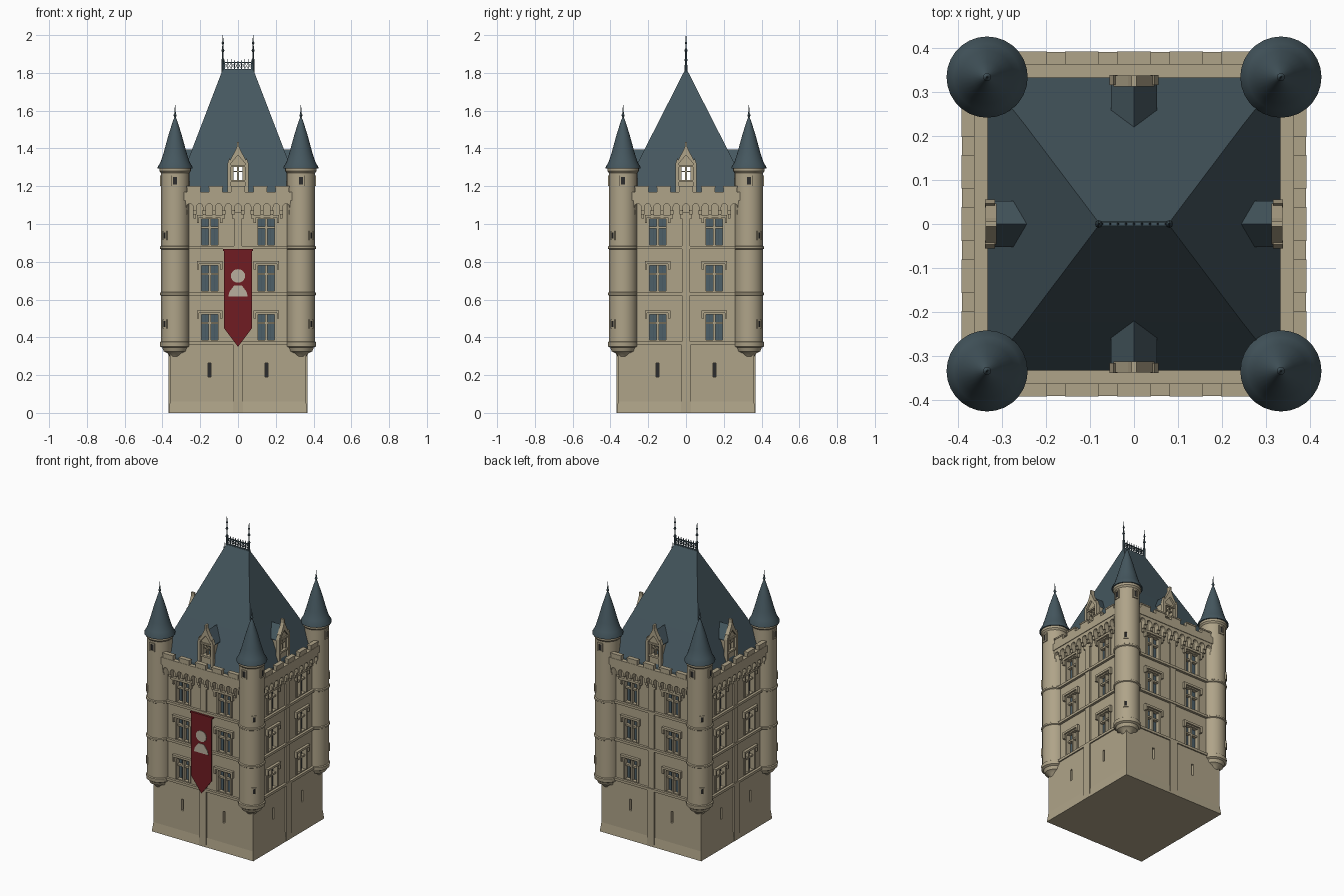
import bpy, bmesh, math
from mathutils import Matrix, Vector

if "Cube" in bpy.data.objects:
    bpy.data.objects.remove(bpy.data.objects["Cube"])


def material(name, rgb):
    m = bpy.data.materials.new(name)
    m.use_nodes = True
    m.diffuse_color = (*rgb, 1)
    m.node_tree.nodes["Principled BSDF"].inputs["Base Color"].default_value = (*rgb, 1)
    return m


STONE = material("sandstone", (0.43, 0.37, 0.25))
SLATE = material("blue slate", (0.06, 0.096, 0.115))
GLASS = material("window glass", (0.075, 0.115, 0.14))
DARK = material("dark opening", (0.025, 0.025, 0.025))
RED = material("banner red", (0.16, 0.012, 0.016))
PALE = material("emblem pale", (0.48, 0.43, 0.34))

# one frame per side of the tower; in each, the wall faces -y
SIDES = [Matrix.Rotation(k * math.pi / 2, 4, "Z") for k in range(4)]
FRONT = SIDES[0]
CORNER = 0.333          # turret centre
TURRET = 0.075          # turret radius
LEVELS = (0.37, 0.63, 0.875)


def prism(bm, pts, d0, d1, frame=FRONT):
    """Extrude an (x, z) outline from distance d0 to d1 outward of a side."""
    rings = [[bm.verts.new(frame @ Vector((x, -d, z))) for x, z in pts] for d in (d0, d1)]
    bm.faces.new(rings[0])
    bm.faces.new(rings[1][::-1])
    for i in range(len(pts)):
        j = (i + 1) % len(pts)
        bm.faces.new((rings[0][i], rings[1][i], rings[1][j], rings[0][j]))


def box(bm, x0, x1, z0, z1, d0, d1, frame=FRONT):
    prism(bm, [(x0, z0), (x1, z0), (x1, z1), (x0, z1)], d0, d1, frame)


def loft(bm, rings):
    """Skin a list of equal point rings and close both ends."""
    vs = [[bm.verts.new(p) for p in ring] for ring in rings]
    for a, b in zip(vs, vs[1:]):
        for i in range(len(a)):
            j = (i + 1) % len(a)
            bm.faces.new((a[i], a[j], b[j], b[i]))
    bm.faces.new(vs[0][::-1])
    bm.faces.new(vs[-1])


def lathe(bm, profile, cx, cy, n=28):
    loft(bm, [[(cx + r * math.cos(math.tau * i / n), cy + r * math.sin(math.tau * i / n), z)
               for i in range(n)] for r, z in profile])


def block(bm, profile):
    """Rectangular rings given as (half x, half y, z)."""
    loft(bm, [[(-x, -y, z), (x, -y, z), (x, y, z), (-x, y, z)] for x, y, z in profile])


def finish(name, bm, mat, smooth=False):
    bmesh.ops.recalc_face_normals(bm, faces=bm.faces)
    mesh = bpy.data.meshes.new(name)
    bm.to_mesh(mesh)
    bm.free()
    if mat:
        mesh.materials.append(mat)
    if smooth:
        mesh.polygons.foreach_set("use_smooth", [True] * len(mesh.polygons))
        mesh.set_sharp_from_angle(angle=math.radians(35))
    ob = bpy.data.objects.new(name, mesh)
    bpy.context.collection.objects.link(ob)
    return ob


def cut(ob, bm):
    """Subtract the solid in bm from ob and bake the result."""
    cutter = finish("cutter", bm, None)
    cutter.hide_render = True
    mod = ob.modifiers.new("cut", "BOOLEAN")
    mod.operation, mod.solver, mod.object = "DIFFERENCE", "EXACT", cutter
    bpy.context.view_layer.update()
    baked = bpy.data.meshes.new_from_object(ob.evaluated_get(bpy.context.evaluated_depsgraph_get()))
    ob.modifiers.clear()
    ob.data = baked
    bpy.data.objects.remove(cutter)


new = bmesh.new

# battered base and upper walls with recessed windows
bm = new()
block(bm, [(0.367, 0.367, 0), (0.36, 0.36, 0.06), (0.36, 0.36, 0.365)])
base = finish("base", bm, STONE)
bm = new()
block(bm, [(0.352, 0.352, 0.36), (0.352, 0.352, 1.13)])
walls = finish("walls", bm, STONE)

holes, slits, glass, stone, bars = new(), new(), new(), new(), new()
for f in SIDES:
    for cx in (-0.15, 0.15):
        box(slits, cx - 0.008, cx + 0.008, 0.19, 0.265, 0.33, 0.4, f)
        for z in LEVELS:
            b, t = z + 0.015, z + 0.155
            box(holes, cx - 0.045, cx + 0.045, b, t, 0.325, 0.4, f)
            box(glass, cx - 0.045, cx + 0.045, b, t, 0.32, 0.328, f)
            # jambs, hood mould with dropped ends, mullion and transom
            for s in (-1, 1):
                x = cx + s * 0.05
                box(stone, x - 0.006, x + 0.006, b, t, 0.345, 0.359, f)
                x = cx + s * 0.062
                box(stone, x - 0.006, x + 0.006, t - 0.025, t + 0.018, 0.345, 0.37, f)
                x = cx + s * 0.024
                box(bars, x - 0.002, x + 0.002, b, t, 0.325, 0.331, f)
            box(stone, cx - 0.066, cx + 0.066, t + 0.004, t + 0.018, 0.345, 0.37, f)
            box(stone, cx - 0.056, cx + 0.056, t - 0.004, t + 0.006, 0.345, 0.359, f)
            box(stone, cx - 0.006, cx + 0.006, b, t, 0.32, 0.35, f)
            box(stone, cx - 0.045, cx + 0.045, b + 0.085, b + 0.096, 0.32, 0.348, f)
cut(walls, holes)
cut(base, slits)
finish("window_glass", glass, GLASS)
finish("window_stonework", stone, STONE)
finish("window_bars", bars, SLATE)

# shadowed backs of the arrow slits
bm = new()
for f in SIDES:
    for cx in (-0.15, 0.15):
        box(bm, cx - 0.008, cx + 0.008, 0.19, 0.265, 0.328, 0.335, f)
finish("arrow_slits", bm, DARK)

# string courses and central pilasters
bm = new()
for f in SIDES:
    for z in LEVELS:
        prism(bm, [(-0.3, z - 0.008), (0.3, z - 0.008), (0.3, z + 0.008), (-0.3, z + 0.008)], 0.34, 0.368, f)
    box(bm, -0.026, 0.026, 0, 0.365, 0.34, 0.368, f)
    box(bm, -0.022, 0.022, 0.365, 1.06, 0.34, 0.362, f)
finish("string_courses_and_pilasters", bm, STONE)

# machicolation: arcade on stepped corbels
BAYS, SPAN = 11, 0.28
step = 2 * SPAN / BAYS
bm = new()
for f in SIDES:
    outline = [(SPAN, 1.135), (-SPAN, 1.135)]
    for i in range(BAYS):
        mid = -SPAN + step * (i + 0.5)
        r = step * 0.34
        outline.append((mid - r, 1.07))
        outline += [(mid - r * math.cos(math.pi * a / 6), 1.09 + r * math.sin(math.pi * a / 6)) for a in range(7)]
        outline.append((mid + r, 1.07))
    prism(bm, outline, 0.345, 0.386, f)
    for i in range(BAYS + 1):
        x = -SPAN + step * i
        box(bm, x - 0.009, x + 0.009, 1.05, 1.075, 0.345, 0.376, f)
        box(bm, x - 0.007, x + 0.007, 1.03, 1.052, 0.345, 0.364, f)
finish("machicolation", bm, STONE)

# parapet, merlons with coping, and wall walk
bm = new()
for f in SIDES:
    box(bm, -0.3, 0.3, 1.125, 1.17, 0.362, 0.39, f)
    box(bm, -0.3, 0.3, 1.12, 1.14, 0.3, 0.37, f)
    for x in (-0.235, -0.118, 0, 0.118, 0.235):
        box(bm, x - 0.036, x + 0.036, 1.16, 1.195, 0.364, 0.388, f)
        box(bm, x - 0.038, x + 0.038, 1.193, 1.202, 0.362, 0.391, f)
finish("parapet", bm, STONE)

# corner turrets with corbelled feet, rings and spires
bodies, spires, panes, frames = new(), new(), new(), new()
for cx in (-CORNER, CORNER):
    for cy in (-CORNER, CORNER):
        prof = [(0.012, 0.285), (0.03, 0.3), (0.04, 0.315), (0.06, 0.325), (0.068, 0.345), (0.08, 0.352)]
        for z in LEVELS:
            prof += [(TURRET if z > 0.4 else 0.08, z - 0.009), (0.081, z - 0.005), (0.081, z + 0.005), (TURRET, z + 0.009)]
        prof += [(TURRET, 1.27), (0.083, 1.28), (0.083, 1.3)]
        lathe(bodies, prof, cx, cy)
        lathe(spires, [(0.07, 1.296), (0.092, 1.294), (0.092, 1.302), (0.076, 1.33), (0.06, 1.38), (0.034, 1.475),
                       (0.01, 1.55), (0.004, 1.565), (0.009, 1.575), (0.004, 1.585), (0.003, 1.6), (0.001, 1.63)], cx, cy)


def loophole(x, z, d, frame, w=0.011, h=0.02):
    box(panes, x - w, x + w, z - h, z + h, d - 0.02, d + 0.002, frame)
    for s in (-1, 1):
        box(frames, x + s * w - 0.004, x + s * w + 0.004, z - h, z + h, d - 0.02, d + 0.006, frame)
        box(frames, x - w - 0.004, x + w + 0.004, z + s * h - 0.004, z + s * h + 0.004, d - 0.02, d + 0.006, frame)


for f in SIDES:
    for x in (-CORNER, CORNER):
        loophole(x, 1.23, CORNER + TURRET - 0.001, f, 0.014, 0.024)
    diagonal = f @ Matrix.Rotation(math.pi / 4, 4, "Z")
    for z in (0.47, 0.94):
        loophole(0, z, CORNER * math.sqrt(2) + TURRET - 0.001, diagonal)
finish("turrets", bodies, STONE, True)
finish("turret_spires", spires, SLATE, True)
finish("turret_loopholes", panes, DARK)
finish("turret_loophole_frames", frames, STONE)

# steep main roof, and dormers opening through it
bm = new()
block(bm, [(0.332, 0.332, 1.13), (0.332, 0.332, 1.165), (0.245, 0.222, 1.39), (0.082, 0.006, 1.815)])
roof = finish("main_roof", bm, SLATE)
bm, slates, trim = new(), new(), new()
for f in SIDES:
    prism(bm, [(-0.042, 1.13), (0.042, 1.13), (0.042, 1.315), (0, 1.375), (-0.042, 1.315)], 0.18, 0.325, f)
    prism(slates, [(-0.052, 1.308), (0, 1.382), (0.052, 1.308), (0.052, 1.316), (0, 1.395), (-0.052, 1.316)], 0.19, 0.318, f)
    # gable coping, pinnacles, finial, sill and window cross
    prism(trim, [(-0.046, 1.31), (0, 1.365), (0.046, 1.31), (0.046, 1.33), (0.014, 1.39), (0.006, 1.41),
                 (0.006, 1.435), (-0.006, 1.435), (-0.006, 1.41), (-0.014, 1.39), (-0.046, 1.33)], 0.312, 0.337, f)
    for s in (-1, 1):
        x = s * 0.046
        prism(trim, [(x - 0.009, 1.14), (x + 0.009, 1.14), (x + 0.009, 1.32), (x, 1.35), (x - 0.009, 1.32)], 0.315, 0.338, f)
    box(trim, -0.04, 0.04, 1.222, 1.234, 0.3, 0.336, f)
    box(trim, -0.04, 0.04, 1.302, 1.312, 0.3, 0.333, f)
    box(trim, -0.004, 0.004, 1.23, 1.305, 0.305, 0.322, f)
    box(trim, -0.026, 0.026, 1.275, 1.281, 0.305, 0.322, f)
dormers = finish("dormers", bm, STONE)
finish("dormer_roofs", slates, SLATE)
finish("dormer_trim", trim, STONE)
for ob in (roof, dormers):
    for f in SIDES[:2]:
        tunnel = new()
        box(tunnel, -0.025, 0.025, 1.232, 1.304, -0.5, 0.5, f)
        cut(ob, tunnel)

# ridge cresting with lattice and tall finials
bm = new()
for z in (1.815, 1.852):
    box(bm, -0.08, 0.08, z, z + 0.006, -0.004, 0.004)
for i in range(9):
    x = -0.072 + 0.018 * i
    prism(bm, [(x - 0.002, 1.81), (x + 0.002, 1.81), (x + 0.002, 1.858), (x, 1.875), (x - 0.002, 1.858)], -0.002, 0.002)
    if i < 8:
        for a, b in ((1.82, 1.852), (1.852, 1.82)):
            prism(bm, [(x, a), (x + 0.018, b), (x + 0.018, b + 0.004), (x, a + 0.004)], -0.0015, 0.0015)
for x in (-0.08, 0.08):
    lathe(bm, [(0.008, 1.8), (0.006, 1.86), (0.009, 1.868), (0.004, 1.878), (0.004, 1.91), (0.009, 1.918),
               (0.004, 1.928), (0.003, 1.95), (0.007, 1.958), (0.003, 1.966), (0.001, 2.0)], x, 0, 8)
finish("ridge_cresting", bm, SLATE)

# hanging banner with a pale disc and bell shape
bm = new()
prism(bm, [(-0.075, 0.86), (-0.075, 0.45), (0, 0.35), (0.075, 0.45), (0.075, 0.86)], 0.374, 0.379)
finish("banner", bm, RED)
bm = new()
prism(bm, [(0.038 * math.cos(math.tau * i / 20), 0.725 + 0.036 * math.sin(math.tau * i / 20)) for i in range(20)], 0.378, 0.382)
prism(bm, [(-0.052, 0.615), (0.052, 0.615), (0.046, 0.64), (0.02, 0.675), (-0.02, 0.675), (-0.046, 0.64)], 0.378, 0.382)
finish("banner_emblem", bm, PALE)
bm = new()
box(bm, -0.08, 0.08, 0.857, 0.867, 0.36, 0.382)
finish("banner_rod", bm, RED)
